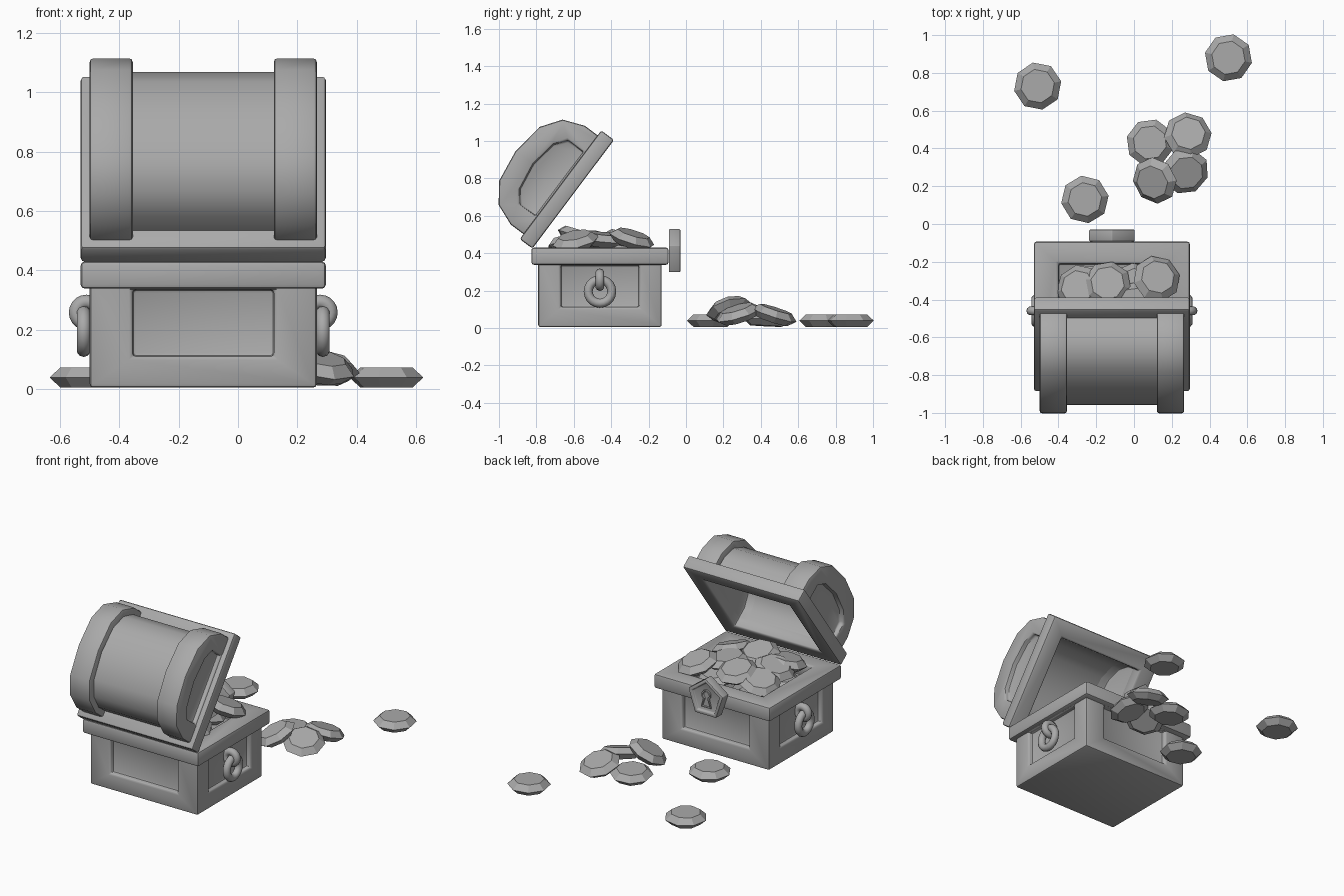
import bpy, bmesh, math
from mathutils import Vector

if "Cube" in bpy.data.objects:
    bpy.data.objects.remove(bpy.data.objects["Cube"])

grey = bpy.data.materials.new("stone_grey")
grey.use_nodes = True
COLOUR = (0.4, 0.4, 0.4, 1)
grey.diffuse_color = COLOUR
grey.node_tree.nodes["Principled BSDF"].inputs["Base Color"].default_value = COLOUR

CX, CY = -0.117, -0.46      # chest centre


def make(name, bm):
    bmesh.ops.recalc_face_normals(bm, faces=bm.faces)
    mesh = bpy.data.meshes.new(name)
    bm.to_mesh(mesh)
    bm.free()
    mesh.materials.append(grey)
    obj = bpy.data.objects.new(name, mesh)
    bpy.context.collection.objects.link(obj)
    return obj


def prism(name, points, lo, hi, axis="X", recess=None):
    """Extrude a profile along X or Y; recess = (border, depth) sinks the far cap."""
    bm = bmesh.new()
    place = (lambda a, b, t: (t, a, b)) if axis == "X" else (lambda a, b, t: (a, t, b))
    base = [bm.verts.new(place(a, b, lo)) for a, b in points]
    top = [bm.verts.new(place(a, b, hi)) for a, b in points]
    bm.faces.new(base)
    cap = bm.faces.new(top)
    n = len(points)
    for i in range(n):
        j = (i + 1) % n
        bm.faces.new((base[i], base[j], top[j], top[i]))
    bmesh.ops.recalc_face_normals(bm, faces=bm.faces)
    if recess:
        bmesh.ops.inset_region(bm, faces=[cap], thickness=recess[0])
        bmesh.ops.inset_region(bm, faces=[cap], thickness=0.004, depth=-recess[1])
    return make(name, bm)


def box(name, x, y, z):
    return prism(name, [(y[0], z[0]), (y[1], z[0]), (y[1], z[1]), (y[0], z[1])], *x)


def around(c, half):
    return (c - half, c + half)


def finish(obj, cutters=(), bevel=0.0):
    """Cut, bevel and smooth a part."""
    bpy.ops.object.select_all(action="DESELECT")
    bpy.context.view_layer.objects.active = obj
    obj.select_set(True)
    for cutter in cutters:
        mod = obj.modifiers.new("cut", "BOOLEAN")
        mod.object = cutter
        mod.solver = "EXACT"
        bpy.ops.object.modifier_apply(modifier=mod.name)
    if bevel:
        mod = obj.modifiers.new("round", "BEVEL")
        mod.width = bevel
        mod.segments = 2
        mod.limit_method = "ANGLE"
        mod.angle_limit = math.radians(42)
        bpy.ops.object.modifier_apply(modifier=mod.name)
    bpy.ops.object.shade_smooth_by_angle(angle=math.radians(40))


def discard(cutters):
    for cutter in cutters:
        bpy.data.objects.remove(cutter)


# Chest body with recessed panels and a hollow inside
inside = box("inside_cutter", around(CX, 0.283), (-0.71, -0.21), (0.1, 0.6))
panels = []
for s in (-1, 1):
    panels.append(box("panel_cutter", around(CX, 0.238), around(CY + s * 0.35, 0.05), (0.11, 0.335)))
    panels.append(box("panel_cutter", around(CX + s * 0.4025, 0.05), around(CY, 0.21), (0.11, 0.335)))
body = box("chest_body", around(CX, 0.3825), around(CY, 0.33), (0.005, 0.36))
finish(body, [inside] + panels, 0.012)
rim = box("chest_rim", around(CX, 0.413), around(CY, 0.367), (0.338, 0.43))
finish(rim, [inside], 0.014)
discard([inside] + panels)


# Lid, built flat and then swung open
def arch(half):
    """Mirror half an arch, given from foot to apex, into a full profile."""
    return half + [(-u, n) for u, n in reversed(half[:-1])]


band_arch = arch([(0.33, 0.05), (0.33, 0.17), (0.285, 0.285), (0.18, 0.36), (0, 0.385)])
dome_arch = arch([(0.29, 0.05), (0.29, 0.165), (0.25, 0.255), (0.16, 0.32), (0, 0.345)])
end_arch = arch([(0.215, 0.09), (0.215, 0.195), (0.15, 0.245), (0, 0.268)])
hollow_arch = arch([(0.26, -0.1), (0.255, 0.13), (0.215, 0.21), (0.13, 0.27), (0, 0.29)])

hollow = prism("hollow_cutter", hollow_arch, -0.305, 0.305)
lid_frame = box("lid_frame", (-0.413, 0.413), (-0.363, 0.363), (0, 0.085))
finish(lid_frame, [hollow], 0.012)
dome = prism("lid_dome", dome_arch, -0.25, 0.25)
finish(dome, [hollow])
lid_parts = [lid_frame, dome]
for s, side in ((1, "left"), (-1, "right")):
    recess = prism("recess_cutter", end_arch, s * 0.352, s * 0.45)
    band = prism("lid_band_" + side, band_arch, s * 0.2375, s * 0.3825)
    finish(band, [hollow, recess], 0.012)
    discard([recess])
    lid_parts.append(band)
discard([hollow])
for part in lid_parts:
    part.location = (CX, -0.603, 0.715)
    part.rotation_euler.x = math.radians(53.1)

# Lock plate with keyhole
pentagon = [(CX + 0.128 * math.sin(k * math.tau / 5), 0.402 + 0.128 * math.cos(k * math.tau / 5))
            for k in range(5)]
lock = prism("lock_plate", pentagon, -0.092, -0.03, "Y", (0.025, 0.014))
finish(lock, bevel=0.005)
keyhole = [(CX + 0.032 * math.cos(math.radians(a)), 0.425 + 0.032 * math.sin(math.radians(a)))
           for a in range(-50, 231, 28)]
keyhole += [(CX - 0.035, 0.345), (CX + 0.035, 0.345)]
finish(prism("keyhole", keyhole, -0.05, -0.033, "Y", (0.009, 0.008)))


# Side handles: a fixed loop and a hanging ring
def ring(name, loc, major, minor, rot):
    bpy.ops.mesh.primitive_torus_add(location=loc, rotation=rot, major_radius=major,
                                     minor_radius=minor, major_segments=20, minor_segments=10)
    obj = bpy.context.object
    obj.name = name
    obj.data.materials.append(grey)
    bpy.ops.object.shade_smooth()


for s, side in ((1, "left"), (-1, "right")):
    ring("handle_loop_" + side, (CX + s * 0.393, CY, 0.258), 0.036, 0.024, (math.pi / 2, 0, 0))
    ring("handle_ring_" + side, (CX + s * 0.403, CY, 0.195), 0.063, 0.024, (0, math.pi / 2, 0))


# Faceted coins: position, then lean of the upward normal in x and y
def coin(name, x, y, z, lean_x=0, lean_y=0, spin=0.2):
    bm = bmesh.new()
    for radius, height in ((0.09, -0.034), (0.127, 0), (0.09, 0.034)):
        for k in range(8):
            a = k * math.tau / 8 + spin
            bm.verts.new((radius * math.cos(a), radius * math.sin(a), height))
    bmesh.ops.convex_hull(bm, input=bm.verts)
    bmesh.ops.dissolve_limit(bm, angle_limit=0.02, verts=bm.verts, edges=bm.edges)
    obj = make(name, bm)
    obj.location = (x, y, z)
    obj.rotation_mode = "QUATERNION"
    obj.rotation_quaternion = Vector((0, 0, 1)).rotation_difference(Vector((lean_x, lean_y, 1)))


loose = [(-0.51, 0.73, 0.039), (0.5, 0.88, 0.039), (-0.26, 0.13, 0.039),
         (0.085, 0.43, 0.045, -0.03, 0.05), (0.285, 0.47, 0.07, 0.1, 0.32),
         (0.272, 0.28, 0.075, 0.2, -0.3), (0.11, 0.23, 0.1, -0.45, -0.3)]
heap = [(0.12, -0.29, 0.475, 0.2, 0.3), (-0.14, -0.32, 0.475, 0, 0.25),
        (-0.29, -0.34, 0.44, -0.3, 0.2), (0, -0.43, 0.47, 0.1, 0.1),
        (-0.28, -0.5, 0.465, -0.3, 0.1), (-0.12, -0.57, 0.49, 0, 0.3),
        (0.08, -0.59, 0.465, 0.3, -0.2), (-0.28, -0.62, 0.46, -0.1, -0.2),
        (0, -0.33, 0.41, 0.1, 0.2), (0.04, -0.52, 0.39), (-0.2, -0.44, 0.39),
        (-0.27, -0.57, 0.35), (0.04, -0.34, 0.33), (-0.25, -0.34, 0.34)]
for group, coins in (("loose_coin", loose), ("chest_coin", heap)):
    for i, data in enumerate(coins):
        coin(f"{group}_{i + 1}", *data, spin=0.2 + 0.37 * i)
